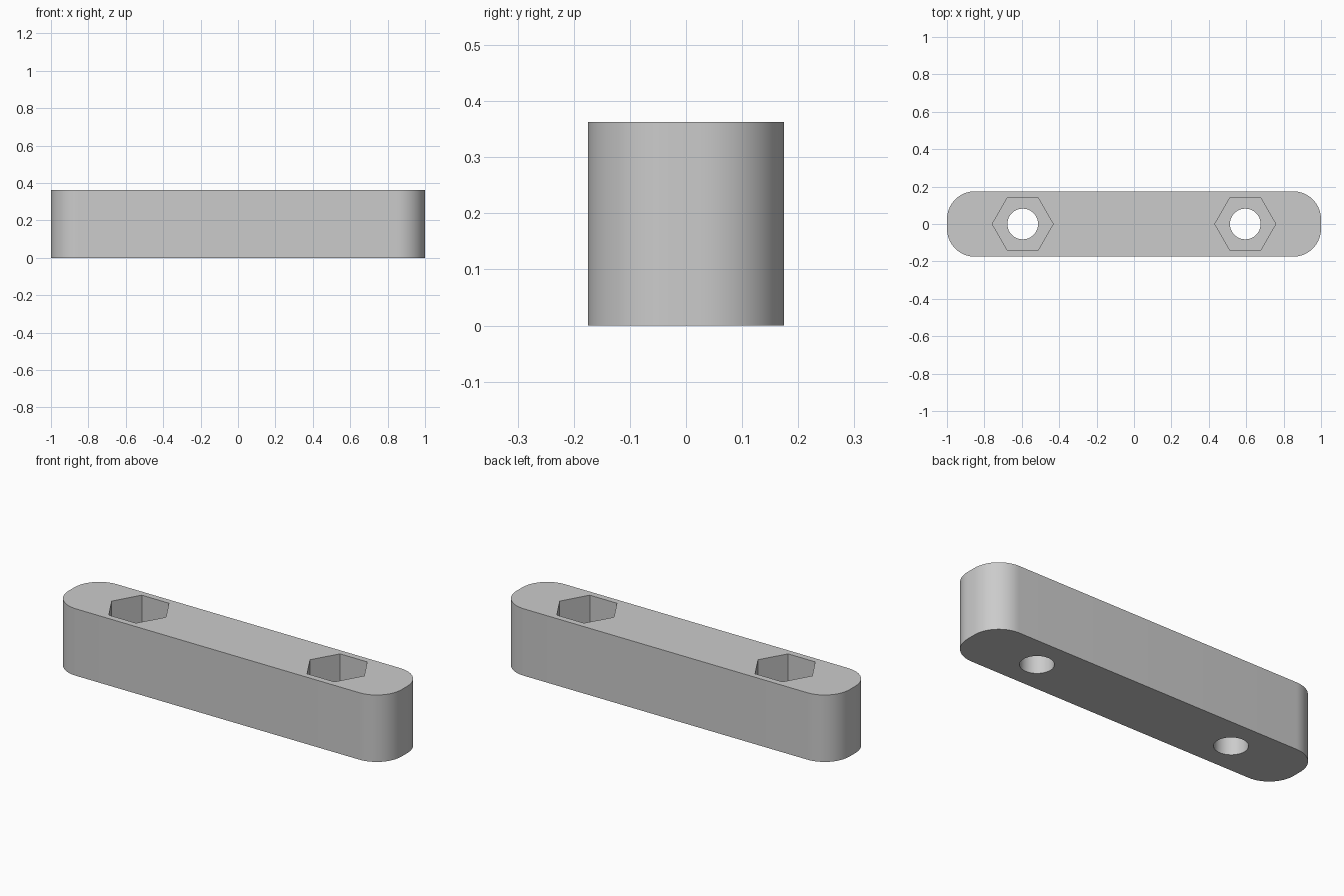
import bpy, bmesh
from math import sin, cos, pi, radians

if "Cube" in bpy.data.objects:
    bpy.data.objects.remove(bpy.data.objects["Cube"], do_unlink=True)

LENGTH, WIDTH, HEIGHT = 2.0, 0.35, 0.363
CORNER = 0.15
HOLE_X, HOLE_R = 0.595, 0.082
NUT_R, NUT_DEPTH = 0.163, 0.18

grey = bpy.data.materials.new("plain grey")
grey.use_nodes = True
colour = (0.6, 0.6, 0.6, 1)
grey.diffuse_color = colour
grey.node_tree.nodes["Principled BSDF"].inputs["Base Color"].default_value = colour


def prism(name, outline, z0, z1):
    """Extrude a closed outline from z0 to z1."""
    bm = bmesh.new()
    face = bm.faces.new([bm.verts.new((x, y, z0)) for x, y in outline])
    top = bmesh.ops.extrude_face_region(bm, geom=[face])["geom"]
    bmesh.ops.translate(bm, vec=(0, 0, z1 - z0),
                        verts=[v for v in top if isinstance(v, bmesh.types.BMVert)])
    bmesh.ops.recalc_face_normals(bm, faces=bm.faces[:])
    mesh = bpy.data.meshes.new(name)
    bm.to_mesh(mesh)
    bm.free()
    mesh.materials.append(grey)
    ob = bpy.data.objects.new(name, mesh)
    bpy.context.collection.objects.link(ob)
    return ob


def ring(cx, r, n):
    return [(cx + r * cos(2 * pi * i / n), r * sin(2 * pi * i / n)) for i in range(n)]


# Bar with rounded ends
outline = []
for quarter, (sx, sy) in enumerate([(1, 1), (-1, 1), (-1, -1), (1, -1)]):
    for i in range(17):
        a = (quarter + i / 16) * pi / 2
        outline.append((sx * (LENGTH / 2 - CORNER) + CORNER * cos(a),
                        sy * (WIDTH / 2 - CORNER) + CORNER * sin(a)))
bar = prism("bar", outline, 0, HEIGHT)

# Bolt holes and hexagonal nut pockets
cutters = []
for side in (-1, 1):
    cutters.append(prism("bolt_hole_cutter", ring(side * HOLE_X, HOLE_R, 48), -0.1, HEIGHT + 0.1))
    cutters.append(prism("nut_pocket_cutter", ring(side * HOLE_X, NUT_R, 6),
                         HEIGHT - NUT_DEPTH, HEIGHT + 0.1))

bpy.ops.object.select_all(action="DESELECT")
bar.select_set(True)
bpy.context.view_layer.objects.active = bar
for cutter in cutters:
    cutter.hide_render = True
    mod = bar.modifiers.new("cut", "BOOLEAN")
    mod.operation, mod.solver, mod.object = "DIFFERENCE", "EXACT", cutter
    bpy.ops.object.modifier_apply(modifier=mod.name)
    bpy.data.objects.remove(cutter, do_unlink=True)

bpy.ops.object.shade_smooth_by_angle(angle=radians(30))
